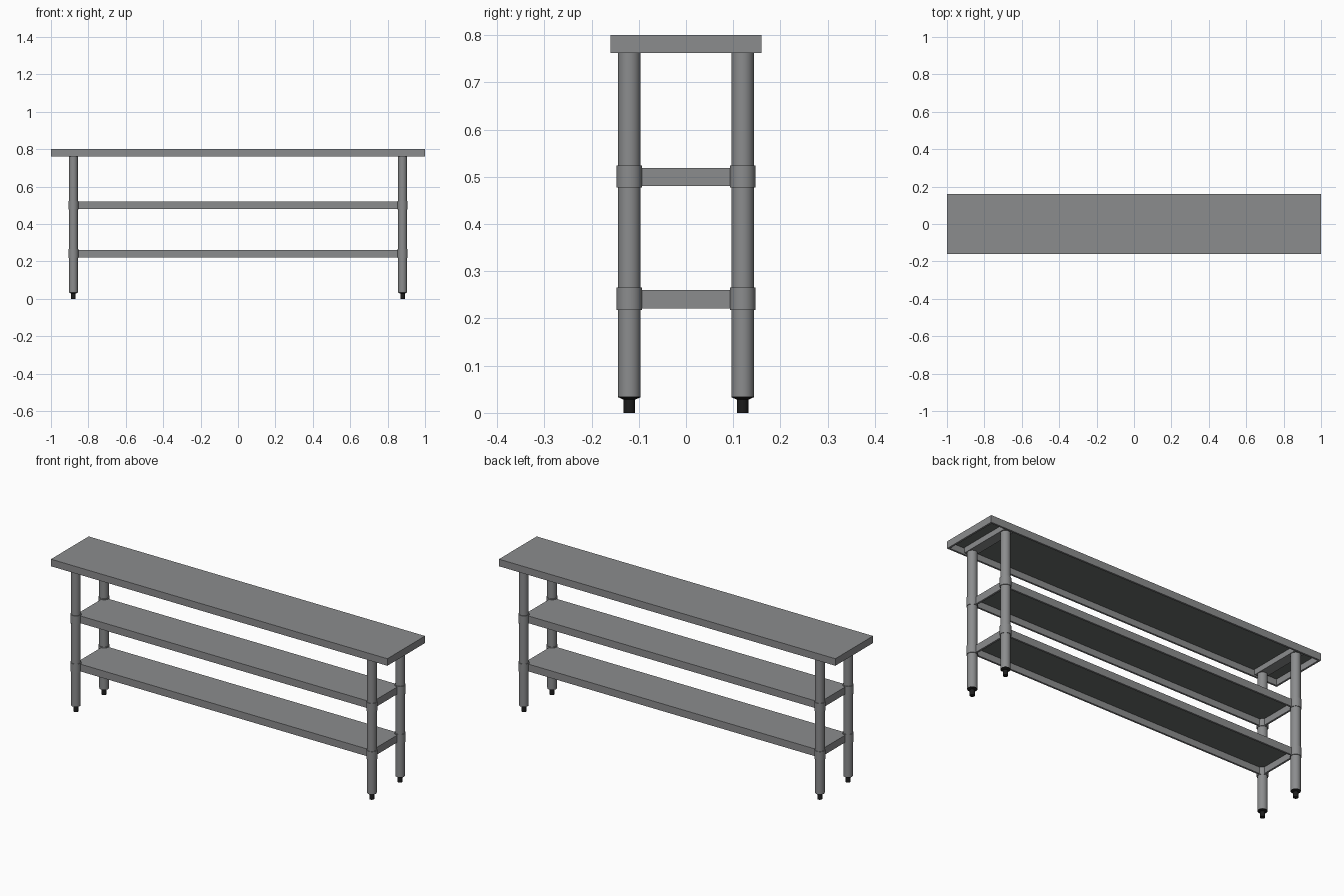
import bpy
import bmesh
from mathutils import Matrix, Vector

cube = bpy.data.objects.get("Cube")
if cube:
    bpy.data.objects.remove(cube, do_unlink=True)


def material(name, rgb):
    mat = bpy.data.materials.new(name)
    mat.use_nodes = True
    mat.diffuse_color = (*rgb, 1)
    mat.node_tree.nodes["Principled BSDF"].inputs["Base Color"].default_value = (*rgb, 1)
    return mat


steel = material("steel grey", (0.26, 0.265, 0.27))
underside = material("dark underside", (0.142, 0.152, 0.144))
rubber = material("black foot", (0.012, 0.012, 0.012))


def finish(name, bm, mats, smooth=False):
    mesh = bpy.data.meshes.new(name)
    bm.normal_update()
    bm.to_mesh(mesh)
    bm.free()
    for mat in mats:
        mesh.materials.append(mat)
    obj = bpy.data.objects.new(name, mesh)
    bpy.context.collection.objects.link(obj)
    if smooth:
        bpy.ops.object.select_all(action="DESELECT")
        obj.select_set(True)
        bpy.context.view_layer.objects.active = obj
        bpy.ops.object.shade_smooth_by_angle()
    return obj


def box(bm, half_x, half_y, low, high, x=0):
    size = Matrix.Diagonal((2 * half_x, 2 * half_y, high - low, 1))
    place = Matrix.Translation((x, 0, (low + high) / 2))
    bmesh.ops.create_cube(bm, size=1, matrix=place @ size)


def tray(name, half_x, half_y, low, high, lip=0.014, sheet=0.005):
    """Folded sheet: flat top, skirt all round, recessed dark underside."""
    bm = bmesh.new()
    box(bm, half_x, half_y, low, high)
    bm.normal_update()
    bottom = min(bm.faces, key=lambda f: f.normal.z)
    bmesh.ops.inset_region(bm, faces=[bottom], thickness=lip)
    result = bmesh.ops.extrude_face_region(bm, geom=[bottom])
    verts = [g for g in result["geom"] if isinstance(g, bmesh.types.BMVert)]
    panel = [g for g in result["geom"] if isinstance(g, bmesh.types.BMFace)]
    bmesh.ops.translate(bm, verts=verts, vec=Vector((0, 0, high - low - sheet)))
    if bottom.is_valid:
        bmesh.ops.delete(bm, geom=[bottom], context="FACES_ONLY")
    for face in panel:
        face.material_index = 1
    bmesh.ops.recalc_face_normals(bm, faces=bm.faces)
    return finish(name, bm, [steel, underside])


def turned(name, x, y, stations, mat, sides=32):
    """Round part from stacked (radius, height) stations."""
    bm = bmesh.new()
    for (r1, z1), (r2, z2) in zip(stations, stations[1:]):
        bmesh.ops.create_cone(bm, cap_ends=True, segments=sides, radius1=r1, radius2=r2,
                              depth=z2 - z1,
                              matrix=Matrix.Translation((x, y, (z1 + z2) / 2)))
    return finish(name, bm, [mat], smooth=True)


# Worktop and two shelves
LEG_X, LEG_Y = 0.88, 0.12
tray("worktop", 1.0, 0.16, 0.762, 0.80)
SHELVES = {"lower": 0.221, "upper": 0.48}
for level, z in SHELVES.items():
    tray(level + "_shelf", LEG_X, LEG_Y, z, z + 0.039)

for side, sx in (("left", 1), ("right", -1)):
    # Cross channel under the worktop joining front and back legs
    bm = bmesh.new()
    box(bm, 0.027, 0.145, 0.766, 0.796, x=sx * LEG_X)
    finish(side + "_cross_channel", bm, [steel])

    for end, sy in (("front", -1), ("back", 1)):
        x, y = sx * LEG_X, sy * LEG_Y
        tag = end + "_" + side
        turned(tag + "_leg", x, y, [(0.0238, 0.035), (0.0238, 0.77)], steel)
        for level, z in SHELVES.items():
            turned(f"{tag}_{level}_collar", x, y,
                   [(0.027, z - 0.003), (0.027, z + 0.044)], steel)
        # Adjustable foot: stem with a flared shoulder
        turned(tag + "_foot", x, y,
               [(0.012, 0), (0.012, 0.028), (0.0235, 0.033), (0.0235, 0.035)],
               rubber, sides=24)
